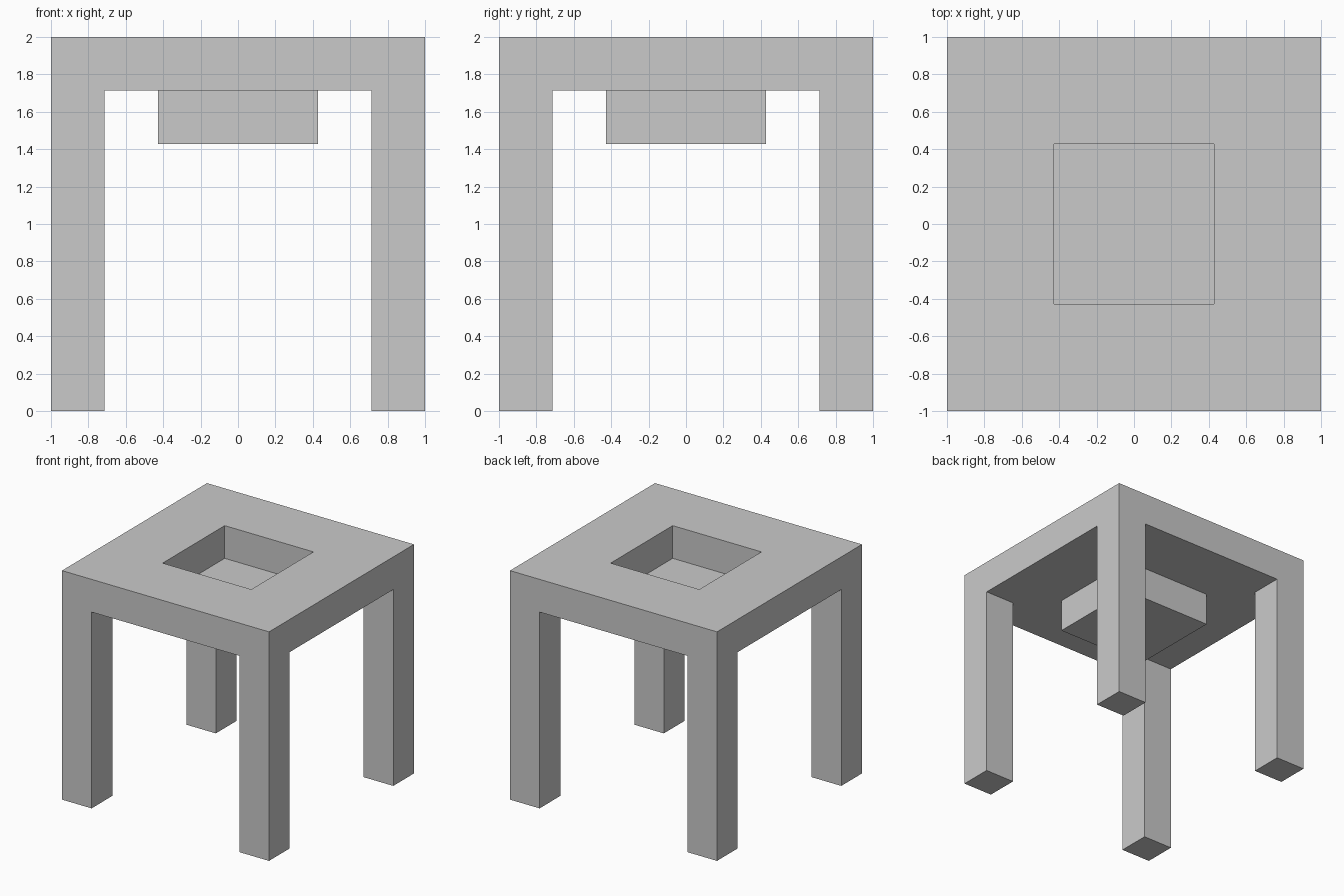
import bpy
import bmesh
from mathutils import Matrix, Vector

if "Cube" in bpy.data.objects:
    bpy.data.objects.remove(bpy.data.objects["Cube"], do_unlink=True)

# The whole design sits on a grid of sevenths of its height
U = 2 / 7

grey = bpy.data.materials.new("plain grey")
grey.use_nodes = True
colour = (0.59, 0.59, 0.59, 1)
grey.diffuse_color = colour
grey.node_tree.nodes["Principled BSDF"].inputs["Base Color"].default_value = colour


def box(bm, size, centre):
    place = Matrix.Translation(centre) @ Matrix.Diagonal((*size, 1))
    bmesh.ops.create_cube(bm, size=1, matrix=place)


def finish(bm, name):
    bmesh.ops.recalc_face_normals(bm, faces=bm.faces)
    mesh = bpy.data.meshes.new(name)
    bm.to_mesh(mesh)
    bm.free()
    mesh.materials.append(grey)
    bpy.context.collection.objects.link(bpy.data.objects.new(name, mesh))


def push_centre(bm, face, border, depth):
    """Inset a face, then extrude its centre vertically."""
    bmesh.ops.inset_individual(bm, faces=[face], thickness=border, use_even_offset=True)
    centre = bmesh.ops.extrude_discrete_faces(bm, faces=[face])["faces"][0]
    bmesh.ops.translate(bm, verts=centre.verts, vec=Vector((0, 0, depth)))


# Tabletop: square pocket sunk in the top, matching block hung underneath
bm = bmesh.new()
box(bm, (2, 2, U), (0, 0, 6.5 * U))
for direction in (1, -1):
    bm.normal_update()
    face = max(bm.faces, key=lambda f: direction * f.calc_center_median().z)
    push_centre(bm, face, 2 * U, -U)
finish(bm, "tabletop")

# Four square legs flush with the corners
for side, sx in (("left", 1), ("right", -1)):
    for end, sy in (("front", -1), ("back", 1)):
        bm = bmesh.new()
        box(bm, (U, U, 6 * U), (sx * 3 * U, sy * 3 * U, 3 * U))
        finish(bm, f"{end}_{side}_leg")
